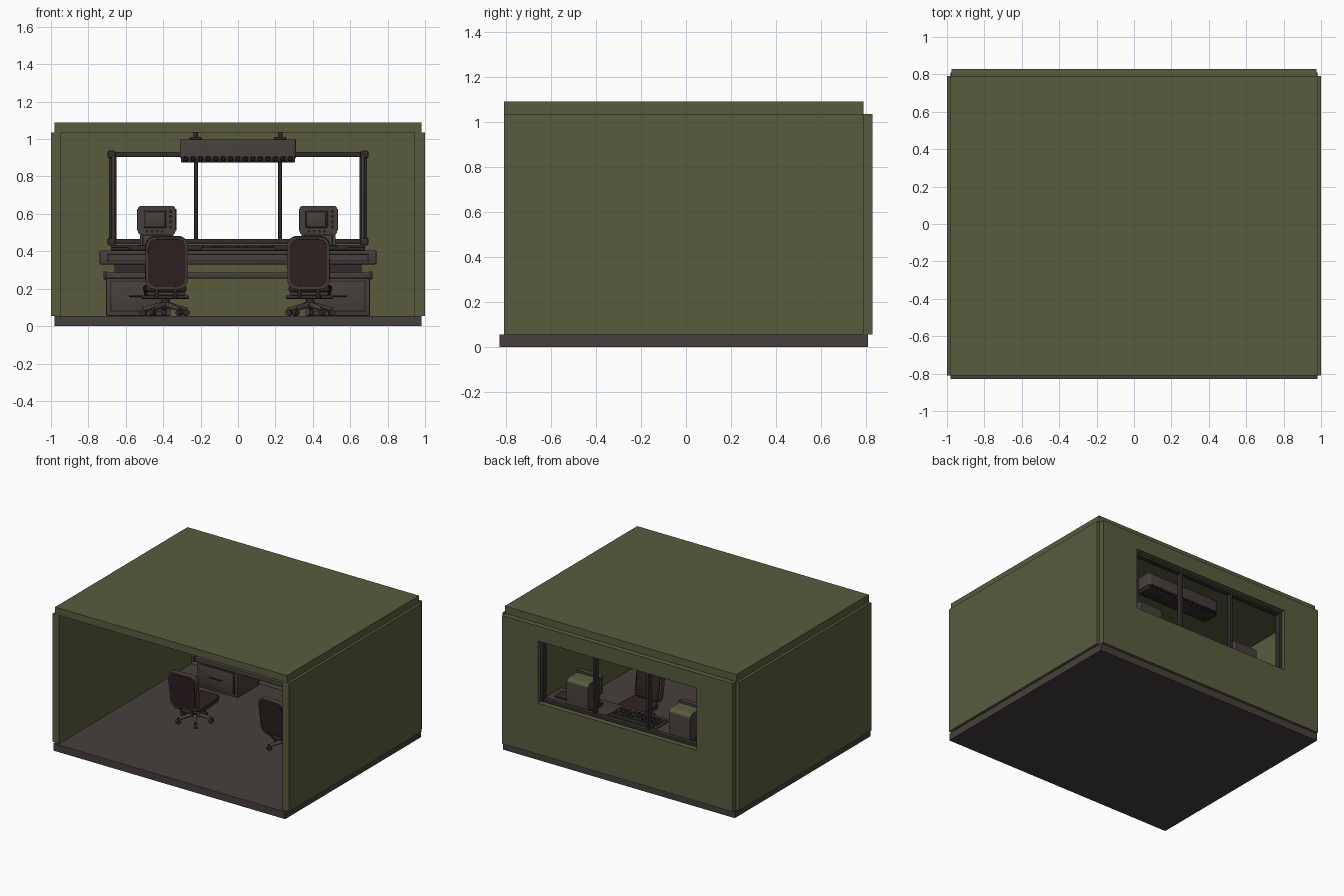
import bpy, bmesh, math
from mathutils import Matrix, Vector

cube = bpy.data.objects.get("Cube")
if cube:
    bpy.data.objects.remove(cube)


def material(name, r, g, b):
    m = bpy.data.materials.new(name)
    m.use_nodes = True
    m.diffuse_color = (r, g, b, 1)
    node = m.node_tree.nodes["Principled BSDF"]
    node.inputs["Base Color"].default_value = (r, g, b, 1)
    node.inputs["Roughness"].default_value = 0.8
    return m


OLIVE = material("olive paint", .098, .107, .048)
GREY = material("warm grey", .062, .050, .046)
DARK = material("dark metal", .030, .025, .024)
MAROON = material("dark maroon fabric", .030, .017, .017)
BLACK = material("black rubber", .012, .011, .011)
HOME = Matrix.Identity(4)


def finish(name, bm, mats, M=HOME, smooth=False, rule=None):
    bmesh.ops.recalc_face_normals(bm, faces=bm.faces)
    for f in bm.faces:
        f.material_index = rule(f) if rule else 0
    mesh = bpy.data.meshes.new(name)
    bm.to_mesh(mesh)
    bm.free()
    for m in mats:
        mesh.materials.append(m)
    ob = bpy.data.objects.new(name, mesh)
    ob.matrix_world = M
    bpy.context.collection.objects.link(ob)
    if smooth:
        bpy.ops.object.select_all(action='DESELECT')
        ob.select_set(True)
        bpy.context.view_layer.objects.active = ob
        bpy.ops.object.shade_smooth_by_angle(angle=math.radians(40))
    return ob


def box(name, x, y, z, mat, bevel=0, seg=2, M=HOME, rule=None, edges=None):
    """Box from (min, max) ranges, with optional bevelled edges chosen by a rule."""
    bm = bmesh.new()
    size = [r[1] - r[0] for r in (x, y, z)]
    mid = [(r[1] + r[0]) / 2 for r in (x, y, z)]
    bmesh.ops.create_cube(bm, size=1, matrix=Matrix.Translation(mid) @ Matrix.Diagonal((*size, 1)))
    if bevel:
        chosen = [e for e in bm.edges if edges is None or edges(e)]
        bmesh.ops.bevel(bm, geom=chosen, offset=bevel, segments=seg, profile=.5, affect='EDGES')
    mats = mat if isinstance(mat, list) else [mat]
    return finish(name, bm, mats, M, bool(bevel), rule)


def rod(name, a, b, r, mat, M=HOME, r2=None, sides=12):
    a, b = Vector(a), Vector(b)
    bm = bmesh.new()
    turn = (b - a).to_track_quat('Z', 'Y').to_matrix().to_4x4()
    bmesh.ops.create_cone(bm, cap_ends=True, segments=sides, radius1=r, radius2=r if r2 is None else r2,
                          depth=(b - a).length, matrix=Matrix.Translation((a + b) / 2) @ turn)
    return finish(name, bm, [mat], M, True)


def along_y(e):
    d = e.verts[1].co - e.verts[0].co
    return abs(d.y) > .99 * d.length


# Shell of the room
box("floor", (-.98, .98), (-.83, .81), (0, .055), GREY)
box("roof", (-.98, .98), (-.81, .79), (1.035, 1.09), OLIVE)
box("back_wall_lower", (-.975, .975), (.79, .83), (.055, .445), OLIVE)
box("back_wall_upper", (-.975, .975), (.79, .83), (.92, 1.035), OLIVE)
for s, side in ((-1, "right"), (1, "left")):
    box(side + "_wall", sorted((s * .945, s)), (-.81, .79), (.055, 1.035), OLIVE)
    box(side + "_back_wall_panel", sorted((s * .67, s * .975)), (.79, .83), (.445, .92), OLIVE)

# Window frame
for z, part in ((.452, "bottom"), (.918, "top")):
    box("window_rail_" + part, (-.69, .69), (.75, .79), (z - .014, z + .014), DARK, .005)
for s, side in ((-1, "right"), (1, "left")):
    box("window_post_" + side, sorted((s * .65, s * .69)), (.755, .80), (.45, .92), DARK, .005)
    box("window_post_trim_" + side, sorted((s * .66, s * .675)), (.745, .76), (.46, .91), GREY, .003)
    box("window_mullion_" + side, sorted((s * .215, s * .235)), (.75, .79), (.45, .92), DARK, .004)
    for z in (.452, .918):
        box("window_corner_" + side, sorted((s * .655, s * .697)), (.745, .79), (z - .02, z + .02), DARK, .008)

# Desk
box("desk_top", (-.74, .74), (.45, .785), (.33, .405), GREY, .006)
box("desk_front_strip", (-.70, .70), (.444, .452), (.345, .385), DARK, .003)
box("desk_front_inlay", (-.69, .69), (.441, .446), (.35, .38), GREY)
box("desk_rear_lip", (-.68, .68), (.70, .74), (.405, .435), DARK, .004)
box("desk_shelf", (-.71, .71), (.48, .78), (.255, .288), GREY, .004)
for s, side in ((-1, "right"), (1, "left")):
    box("desk_support_" + side, sorted((s * .40, s * .66)), (.54, .76), (.285, .335), DARK)
    box("desk_shelf_bracket_" + side, sorted((s * .70, s * .72)), (.475, .78), (.25, .292), DARK, .004)
    # Cabinets with framed doors and handles
    cx = sorted((s * .36, s * .705))
    box("cabinet_" + side, cx, (.51, .77), (.055, .256), GREY, .004)
    box("cabinet_door_rim_" + side, (cx[0] + .02, cx[1] - .02), (.503, .512), (.075, .245), DARK, .003)
    box("cabinet_door_" + side, (cx[0] + .028, cx[1] - .028), (.497, .506), (.083, .237), GREY, .003)
    hx = sum(cx) / 2
    box("cabinet_handle_" + side, (hx - .05, hx + .05), (.484, .49), (.157, .165), DARK, .002)
    for dx in (-.045, .045):
        rod("cabinet_handle_pin_" + side, (hx + dx, .488, .161), (hx + dx, .5, .161), .004, DARK)
    box("desk_telephone_" + side, sorted((s * .58, s * .68)), (.52, .62), (.405, .422), DARK, .006)

# Central console with rows of keys
box("console_panel", (-.2, .2), (.5, .69), (.405, .42), GREY, .004)
box("console_upstand", (-.19, .19), (.65, .685), (.418, .435), DARK, .004)
for i in range(9):
    for j in range(3):
        x, y = -.17 + i * .0425, .53 + j * .04
        box("console_key", (x - .014, x + .014), (y - .013, y + .013), (.418, .428), DARK if (i + j) % 3 else GREY)

# Display units
for cx, side in ((-.435, "right"), (.43, "left")):
    M = Matrix.Translation((cx, 0, 0))
    box("display_casing_" + side, (-.09, .09), (.56, .70), (.42, .625), [GREY, OLIVE], .035, 4, M,
        lambda f: 1 if f.normal.z > .35 else 0,
        lambda e: all(v.co.y > .69 and v.co.z > .6 for v in e.verts))
    box("display_foot_" + side, (-.1, .1), (.53, .70), (.405, .43), DARK, .005, 2, M)
    box("display_keypad_" + side, (-.075, .075), (.535, .57), (.43, .485), GREY, .006, 2, M)
    box("display_bezel_" + side, (-.1, .1), (.535, .575), (.49, .642), GREY, .014, 3, M, None, along_y)
    box("display_screen_rim_" + side, (-.068, .05), (.528, .537), (.525, .622), DARK, .006, 2, M)
    box("display_screen_" + side, (-.058, .04), (.524, .53), (.535, .612), GREY, .003, 2, M)
    for k in range(4):
        z = .53 + k * .028
        rod("display_knob_" + side, (.075, .522, z), (.075, .537, z), .009, DARK, M)
        rod("display_button_" + side, (-.05 + k * .027, .524, .507), (-.05 + k * .027, .537, .507), .007, DARK, M)
    for s in (-1, 1):
        rod("display_grip_" + side, (s * .098, .545, .51), (s * .098, .545, .625), .007, DARK, M)

# Overhead ventilation unit
box("overhead_unit", (-.31, .31), (.40, .54), (.90, .998), GREY, .018, 3, HOME, None,
    lambda e: not along_y(e) and e.verts[0].co.z > .95)
box("overhead_unit_base", (-.305, .305), (.41, .53), (.875, .902), DARK, .005)
for i in range(15):
    x = -.28 + i * .04
    box("overhead_vent", (x - .012, x + .012), (.398, .542), (.882, .908), BLACK, .003, 1)
for x in (-.225, .225):
    box("overhead_bracket", (x - .033, x + .033), (.43, .51), (.995, 1.012), DARK, .005)
    rod("overhead_hanger", (x, .47, 1.01), (x, .47, 1.036), .012, DARK)


# Swivel chairs facing the desk
def chair(side, x, y, yaw):
    M = Matrix.Translation((x, y, .055)) @ Matrix.Rotation(yaw, 4, 'Z')
    for i in range(5):
        a = math.tau * i / 5 + math.pi / 2
        c, s = math.cos(a), math.sin(a)
        rod("chair_leg_" + side, (c * .01, s * .01, .06), (c * .12, s * .12, .035), .016, GREY, M, .010)
        rod("chair_caster_stem_" + side, (c * .12, s * .12, .045), (c * .12, s * .12, .018), .008, DARK, M)
        rod("chair_caster_" + side, (c * .12 - s * .012, s * .12 + c * .012, .017),
            (c * .12 + s * .012, s * .12 - c * .012, .017), .017, DARK, M)
    rod("chair_column_" + side, (0, 0, .04), (0, 0, .11), .022, DARK, M)
    box("chair_mechanism_" + side, (-.06, .06), (-.09, .08), (.09, .115), DARK, .008, 2, M)
    box("chair_seat_pan_" + side, (-.105, .105), (-.10, .16), (.11, .128), GREY, .008, 2, M)
    box("chair_seat_cushion_" + side, (-.11, .11), (-.10, .17), (.125, .165), MAROON, .018, 4, M)
    # Reclined backrest: grey shell, padded on both faces
    B = M @ Matrix.Translation((0, -.11, .14)) @ Matrix.Rotation(math.radians(8), 4, 'X')
    box("chair_back_shell_" + side, (-.113, .113), (-.022, .012), (.005, .288), GREY, .05, 6, B, None, along_y)
    box("chair_back_panel_" + side, (-.1, .1), (-.029, -.02), (.018, .276), MAROON, .045, 6, B, None, along_y)
    box("chair_back_cushion_" + side, (-.1, .1), (.0, .035), (.018, .276), MAROON, .017, 4, B)
    for s in (-1, 1):
        rod("chair_back_strut_" + side, (s * .05, -.08, .10), (s * .05, -.135, .17), .011, GREY, M)
        rod("chair_side_knob_" + side, (s * .06, -.03, .10), (s * .125, -.03, .10), .009, DARK, M)


chair("right", -.39, .03, .06)
chair("left", .385, .03, -.06)
